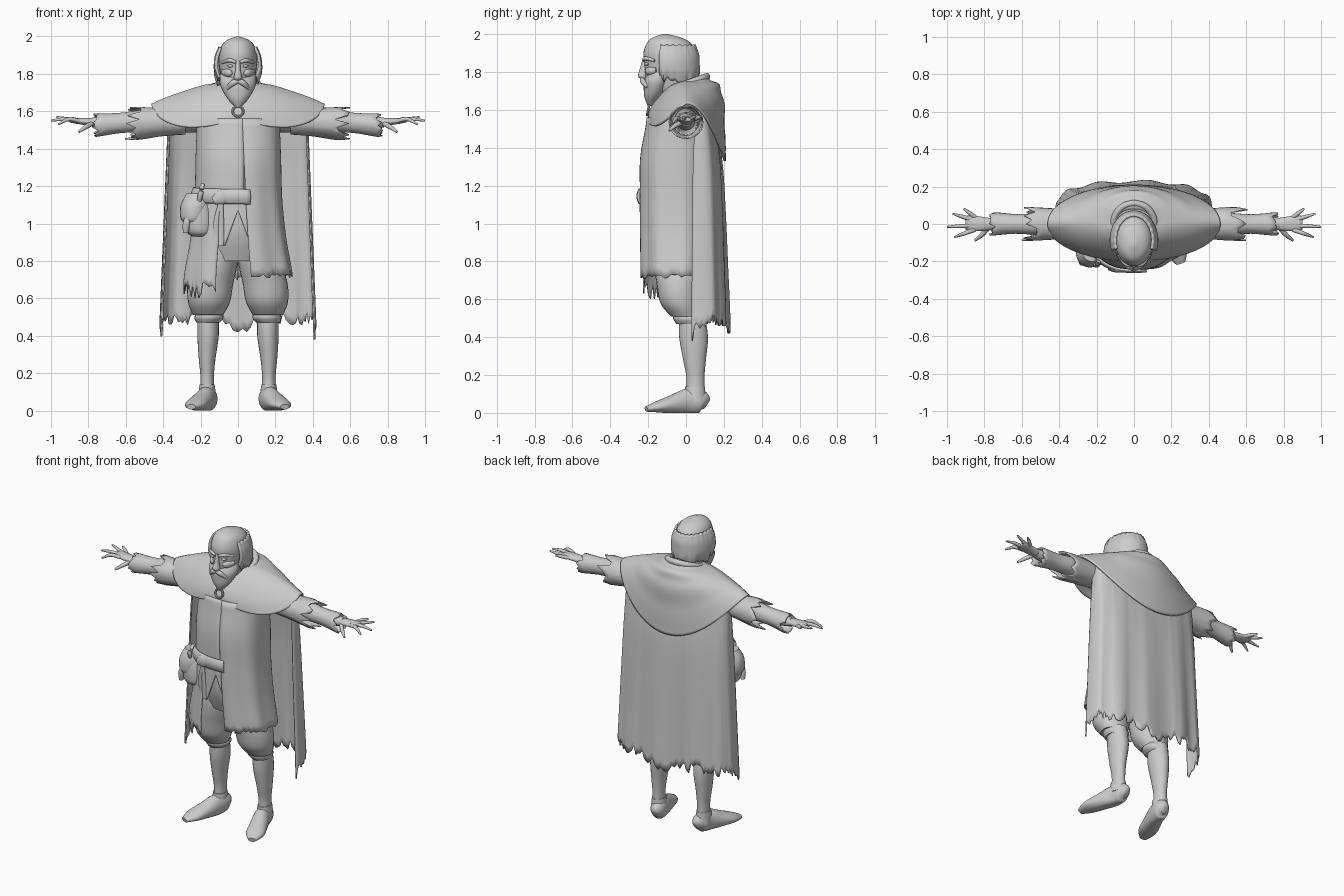
import bpy, bmesh, math, random
from math import sin, cos, pi, asin
from mathutils import Vector

if "Cube" in bpy.data.objects:
    bpy.data.objects.remove(bpy.data.objects["Cube"])
rng = random.Random(4)

grey = bpy.data.materials.new("plain grey")
grey.diffuse_color = (0.6, 0.6, 0.6, 1)
grey.use_nodes = True
grey.node_tree.nodes["Principled BSDF"].inputs["Base Color"].default_value = (0.6, 0.6, 0.6, 1)


def interp(keys, t):
    """Smooth curve through equally spaced keys, t from 0 to 1."""
    n = len(keys) - 1
    i = min(int(t * n), n - 1)
    f = t * n - i
    a, b, c, d = (keys[min(max(j, 0), n)] for j in (i - 1, i, i + 1, i + 2))
    return [0.5 * (2 * q + (r - p) * f + (2 * p - 5 * q + 4 * r - s) * f * f
                   + (3 * q - p - 3 * r + s) * f ** 3) for p, q, r, s in zip(a, b, c, d)]


def build(name, rows, closed, caps=False, thick=0, angle=50):
    """Skin a list of point rows into one object."""
    bm = bmesh.new()
    vs = [[bm.verts.new(p) for p in r] for r in rows]
    n = len(rows[0])
    for r0, r1 in zip(vs, vs[1:]):
        for j in range(n if closed else n - 1):
            k = (j + 1) % n
            bm.faces.new((r0[j], r0[k], r1[k], r1[j]))
    if caps:
        bm.faces.new(vs[0])
        bm.faces.new(vs[-1])
    bmesh.ops.recalc_face_normals(bm, faces=bm.faces)
    me = bpy.data.meshes.new(name)
    bm.to_mesh(me)
    bm.free()
    me.materials.append(grey)
    ob = bpy.data.objects.new(name, me)
    bpy.context.collection.objects.link(ob)
    if thick:
        m = ob.modifiers.new("thickness", "SOLIDIFY")
        m.thickness = thick
        m.offset = 0
    bpy.ops.object.select_all(action='DESELECT')
    ob.select_set(True)
    bpy.context.view_layer.objects.active = ob
    bpy.ops.object.shade_smooth_by_angle(angle=math.radians(angle))
    return ob


def sweep(name, keys, axis=None, n=24, steps=5, floor=None):
    """Solid through elliptical rings; each key is x, y, z, radius a, radius b."""
    m = (len(keys) - 1) * steps
    ks = [interp(keys, i / m) for i in range(m + 1)]
    rows = []
    for i, k in enumerate(ks):
        c = Vector(k[:3])
        if axis == 'z':
            a, b = Vector((1, 0, 0)), Vector((0, 1, 0))
        elif axis == 'x':
            a, b = Vector((0, 1, 0)), Vector((0, 0, 1))
        else:
            t = (Vector(ks[min(i + 1, m)][:3]) - Vector(ks[max(i - 1, 0)][:3])).normalized()
            ref = Vector((0, 0, 1)) if abs(t.z) < 0.9 else Vector((0, 1, 0))
            a = t.cross(ref).normalized()
            b = a.cross(t)
        row = [c + a * cos(2 * pi * j / n) * max(k[3], .002) + b * sin(2 * pi * j / n) * max(k[4], .002)
               for j in range(n)]
        if floor is not None:
            for p in row:
                p.z = max(p.z, floor)
        rows.append(row)
    return build(name, rows, True, True)


def sheet(name, f, nu, nv, closed=False, thick=0.008):
    """Cloth surface f(u, v, column)."""
    nu_div = nu if closed else nu - 1
    rows = [[f(j / nu_div, i / nv, j) for j in range(nu)] for i in range(nv + 1)]
    return build(name, rows, closed, False, thick)


def spow(x, p):
    return math.copysign(abs(x) ** p, x)


# Head, beard and face
sweep("head", [(0, -.05, 1.68, .07, .08), (0, -.08, 1.73, .08, .11), (0, -.085, 1.78, .09, .13),
               (0, -.085, 1.84, .1, .135), (0, -.085, 1.9, .102, .14), (0, -.09, 1.95, .088, .118),
               (0, -.1, 1.98, .06, .08), (0, -.11, 2.0, .01, .015)], 'z', 32)
sweep("neck", [(0, .01, 1.5, .09, .09), (0, -.01, 1.6, .075, .08), (0, -.03, 1.75, .075, .085)], 'z')
sweep("beard", [(0, -.19, 1.62, .012, .012), (0, -.18, 1.66, .05, .038), (0, -.165, 1.7, .077, .058),
                (0, -.15, 1.75, .097, .072), (0, -.12, 1.8, .098, .08)], 'z')
sweep("nose", [(0, -.222, 1.76, .016, .012), (0, -.23, 1.78, .023, .024), (0, -.223, 1.82, .014, .02),
               (0, -.215, 1.87, .012, .014)], 'z', 16)
for s in (1, -1):
    side = "left" if s > 0 else "right"
    sweep(side + "_moustache", [(0, -.232, 1.762, .01, .012), (s * .03, -.228, 1.75, .013, .016),
                                (s * .06, -.205, 1.72, .006, .008)], n=12)
    sweep(side + "_brow", [(s * .012, -.222, 1.862, .008, .008), (s * .045, -.213, 1.872, .012, .011),
                           (s * .085, -.165, 1.86, .006, .007)], n=12)
    sweep(side + "_eye", [(s * .028, -.214, 1.842, .004, .003), (s * .04, -.207, 1.842, .012, .009),
                          (s * .056, -.199, 1.842, .004, .003)], n=12)
    sweep(side + "_cheek", [(s * .03, -.205, 1.81, .01, .01), (s * .05, -.195, 1.805, .018, .022),
                            (s * .08, -.155, 1.81, .012, .016)], n=12)
    sweep(side + "_ear", [(s * .102, -.08, 1.79, .01, .012), (s * .112, -.075, 1.83, .014, .026),
                          (s * .108, -.07, 1.86, .008, .014)], 'z', 14)

# Fringe of hair around the back of the head
hj = [rng.uniform(-.02, .02) for _ in range(49)]


def hair(u, v, j):
    a = (u * 2 - 1) * 1.95
    r = interp([(.098, .13), (.115, .147), (.122, .15), (.12, .15), (.105, .14)], v)
    z = 1.94 - v * (.16 + .03 * cos(a / 2) + hj[j])
    return (r[0] * sin(a), -.085 + r[1] * cos(a), z + .004 * sin(j * 2))


sheet("hair", hair, 49, 12, thick=.015)

# Shoulder cape with hood folds
FRONT = [(.11, 1.7), (.14, 1.665), (.17, 1.63), (.19, 1.59), (.195, 1.56)]
SIDE = [(.1, 1.745), (.18, 1.735), (.28, 1.705), (.38, 1.67), (.46, 1.635)]
BACK = [(.08, 1.78), (.15, 1.745), (.19, 1.67), (.2, 1.5), (.205, 1.33)]


def mantle(u, v, j):
    a = 2 * pi * u
    c, s2 = cos(a), sin(a) ** 2
    fr, sd, bk = interp(FRONT, v), interp(SIDE, v), interp(BACK, v)
    end = fr if c > 0 else bk
    z = end[1] * c * c + sd[1] * s2
    fold = 0.0
    if c > 0:
        z -= .075 * abs(sin(2 * a)) * v * v
    else:
        fold = .008 * sin(v * 24) * c * c * (1 - v)
    return (sd[0] * sin(a), -(end[0] + fold) * c, z + fold)


sheet("shoulder_cape", mantle, 72, 24, True, .012)
sweep("collar", [(s * .11 * sin(a), .0 - .11 * cos(a), 1.735 - .04 * cos(a), .018, .02)
                 for s in (1,) for a in [.5 + i * (2 * pi - 1) / 8 for i in range(9)]], n=12)
bpy.ops.mesh.primitive_torus_add(major_radius=.028, minor_radius=.007, major_segments=28, minor_segments=10,
                                 location=(0, -.2, 1.6), rotation=(pi / 2 - .2, 0, 0))
clasp = bpy.context.object
clasp.name = "clasp"
clasp.data.materials.append(grey)
bpy.ops.object.shade_smooth_by_angle()

# Long ragged cape
cj = [rng.uniform(-.035, .035) for _ in range(81)]


def cape(u, v, j):
    a = (u * 2 - 1) * 1.78
    hw = .37 + .045 * v
    low = .49 + cj[j] - .09 * max(0, abs(a) - 1.45) / .33 - .05 * max(0, cos(a * 2)) ** 8
    z = 1.58 + (low - 1.58) * v
    fold = .008 * sin(a * 11) * v
    depth = interp([(.08,), (.115,), (.13,), (.14,), (.15,)], v)[0]
    return (hw * spow(sin(a), .9), .075 + depth * spow(cos(a), .7) + fold, z)


sheet("long_cape", cape, 81, 24)

# Body and coat
sweep("torso", [(0, -.04, .8, .17, .13), (0, -.05, .95, .2, .17), (0, -.05, 1.15, .2, .175),
                (0, -.05, 1.35, .21, .18), (0, -.03, 1.52, .21, .15), (0, -.01, 1.65, .14, .09)], 'z', 40)


def coat_point(a, z, grow=0.0):
    t = min(max((1.56 - z) / .86, 0), 1)
    rx, ry = interp([(.215, .15), (.222, .185), (.228, .186), (.25, .186), (.285, .184)], t)
    return ((rx + grow) * spow(sin(a), .85), -.05 - (ry + grow) * spow(cos(a), .85), z)


kj = [rng.uniform(-.012, .012) for _ in range(41)]
fj = [rng.uniform(-.045, .045) for _ in range(41)]


def left_coat(u, v, j):
    z = 1.56 + (.72 + kj[j] - 1.56) * v
    a0 = .07 + .12 * v
    return coat_point(a0 + u * (pi - a0), z, .004 + .006 * sin(u * 26) * v)


def right_coat(u, v, j):
    z = 1.56 - .42 * v
    return coat_point(-(-.1 + u * (pi + .1)), z, .001)


def right_skirt(u, v, j):
    a = .36 + u * (pi - .36)
    low = .66 - .05 * sin(min(u * 4, pi / 2)) + .1 * u + fj[j]
    return coat_point(-a, 1.16 + (low - 1.16) * v, .006 * sin(u * 22) * v)


def shirt_tail(u, v, j):
    x = -.1 + .2 * u
    low = .88 + .19 * max(0, 1 - abs(x) / .07)
    return (x, -.232 + x * x * 1.2, 1.16 + (low - 1.16) * v)


sheet("left_coat_panel", left_coat, 41, 20)
sheet("right_coat_panel", right_coat, 41, 14)
sheet("right_coat_skirt", right_skirt, 41, 14)
sheet("shirt_tails", shirt_tail, 41, 8)


# Belt sash, knot and hanging ends
def belt(u, v, j):
    a = .22 - u * (pi + .22)
    z = 1.19 - .075 * v + (.02 * u - .01)
    return coat_point(a, z, .008 + .012 * sin(pi * v))


sheet("belt", belt, 41, 8, thick=.012)
sweep("belt_knot", [(-.13, -.235, 1.12, .015, .02), (-.09, -.24, 1.14, .02, .04), (-.05, -.24, 1.15, .015, .025)], n=16)
for x, low in ((-.09, .88), (-.115, .93)):
    sweep("sash_end", [(-.09, -.24, 1.12, .012, .008), (x, -.235, 1.02, .014, .006), (x, -.225, low, .016, .005)], 'z', 12)

# Pouch on the right hip
sweep("pouch", [(-.2, -.15, .93, .04, .04), (-.205, -.155, .96, .075, .065), (-.215, -.155, 1.05, .085, .07),
                (-.22, -.15, 1.12, .07, .06), (-.22, -.14, 1.16, .04, .04)], 'z')
sweep("pouch_flap", [(-.235, -.155, 1.0, .05, .055), (-.24, -.155, 1.03, .068, .075), (-.23, -.155, 1.1, .076, .074),
                     (-.225, -.15, 1.16, .05, .05)], 'z')
sweep("pouch_toggle", [(-.28, -.2, .95, .014, .014), (-.275, -.205, 1.0, .02, .018), (-.26, -.21, 1.05, .012, .012)], n=12)
sweep("pouch_strap", [(-.21, -.2, 1.1, .012, .008), (-.2, -.225, 1.16, .014, .008), (-.19, -.2, 1.21, .012, .008)], n=12)

# Limbs, one pass per side
for s in (1, -1):
    side = "left" if s > 0 else "right"
    sweep(side + "_breeches", [(s * .09, -.04, .97, .1, .13), (s * .115, -.04, .8, .115, .13),
                               (s * .145, -.04, .68, .12, .115), (s * .155, -.03, .58, .112, .105),
                               (s * .16, 0, .51, .08, .08)], 'z')
    sweep(side + "_knee_band", [(s * .155, .01, .52, .07, .075), (s * .155, .015, .495, .078, .082),
                                (s * .16, .025, .47, .062, .076)], 'z')
    sweep(side + "_calf", [(s * .16, .03, .52, .055, .068), (s * .16, .04, .4, .057, .076),
                           (s * .165, .045, .28, .045, .06), (s * .165, .05, .18, .036, .047),
                           (s * .165, .05, .08, .04, .05)], 'z')
    sweep(side + "_shoe_top", [(s * .165, .05, .06, .048, .058), (s * .165, .048, .1, .045, .055),
                               (s * .165, .048, .14, .04, .052)], 'z')
    sweep(side + "_shoe", [(s * .15, .11, .045, .02, .03), (s * .155, .08, .06, .046, .06),
                           (s * .17, .01, .06, .05, .068), (s * .2, -.07, .045, .056, .05),
                           (s * .23, -.15, .032, .056, .03), (s * .25, -.21, .02, .025, .014)], floor=0)
    # Arms and hands
    sweep(side + "_upper_arm", [(s * .14, .0, 1.57, .1, .08), (s * .3, 0, 1.56, .085, .075),
                                (s * .46, 0, 1.55, .065, .065), (s * .6, 0, 1.545, .05, .05)], 'x')
    sweep(side + "_forearm", [(s * .55, 0, 1.545, .052, .055), (s * .65, 0, 1.54, .046, .045),
                              (s * .78, 0, 1.54, .032, .026)], 'x')
    cuffs = [("outer_sleeve", .28, .56, [(.075, .07), (.08, .073), (.088, .085)], 1.55, 1.535, .05),
             ("inner_sleeve", .5, .755, [(.056, .056), (.048, .05), (.058, .058)], 1.55, 1.525, .02)]
    for nm, x0, x1, rad, z0, z1, rag in cuffs:
        jag = [rng.uniform(-rag, rag) for _ in range(24)]

        def cuff(u, v, j):
            r = interp(rad, v)
            a = 2 * pi * u
            x = x0 + (x1 - x0 + jag[j]) * v
            return (s * x, r[0] * cos(a), z0 + (z1 - z0) * v + r[1] * sin(a))

        sheet(side + "_" + nm, cuff, 24, 8, True)
    sweep(side + "_palm", [(s * .75, 0, 1.54, .028, .024), (s * .81, 0, 1.545, .038, .02),
                           (s * .88, .005, 1.55, .042, .014), (s * .9, .005, 1.55, .034, .009)], 'x', 16)
    tips = [(.96, -.07, 1.53, -.03), (1.0, -.015, 1.55, -.008), (.97, .055, 1.57, .018), (.91, .082, 1.565, .036)]
    for i, (x, y, z, y0) in enumerate(tips):
        sweep(f"{side}_finger_{i + 1}", [(s * .85, y0, 1.548, .012, .011), (s * (.85 + x) / 2, (y0 + y) / 2, 1.558, .011, .011),
                                         (s * x, y, z, .005, .005)], n=10)
    sweep(side + "_thumb", [(s * .78, -.02, 1.535, .014, .013), (s * .815, -.06, 1.515, .012, .012),
                            (s * .85, -.088, 1.49, .006, .006)], n=10)
